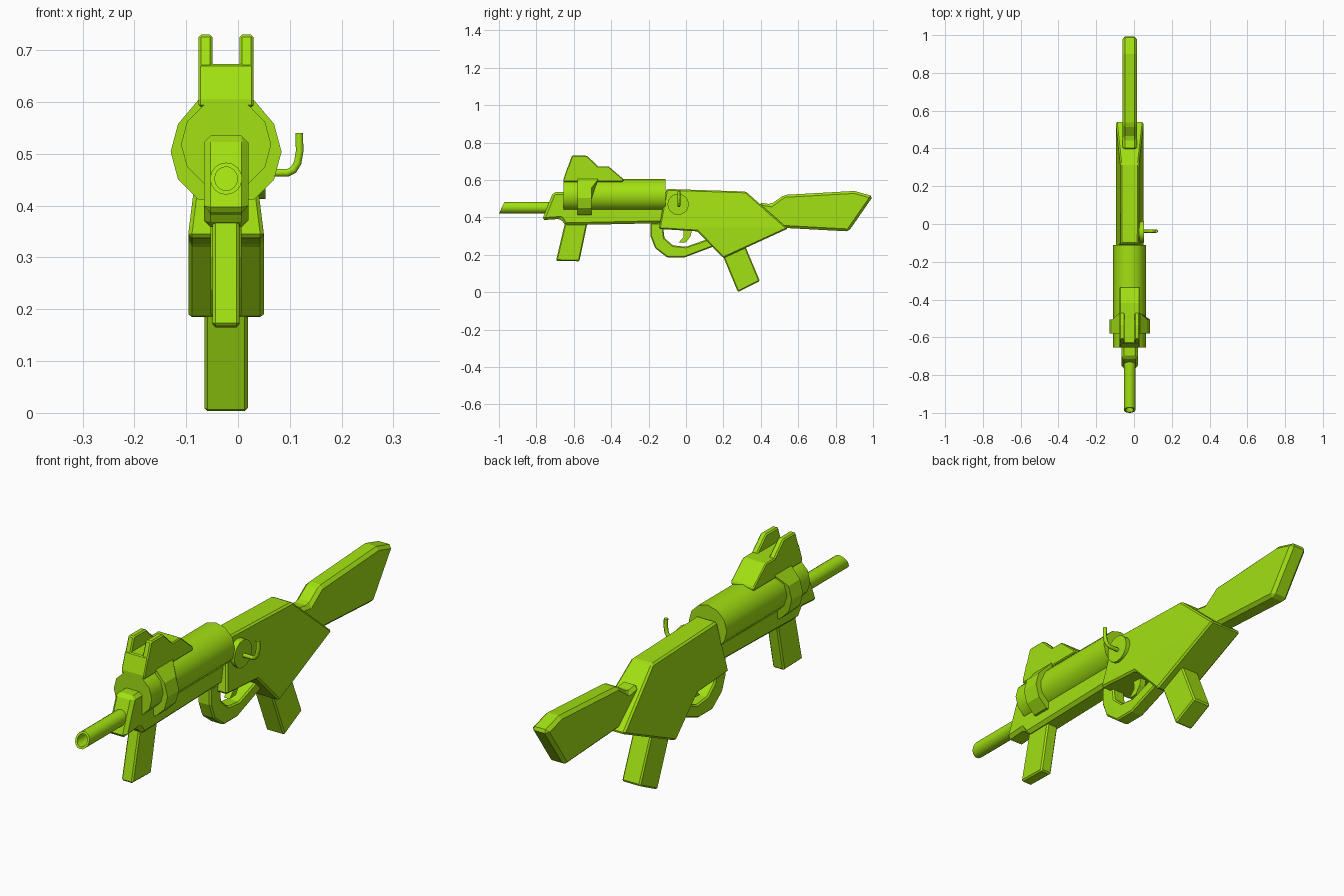
import bpy, bmesh, math

if "Cube" in bpy.data.objects:
    bpy.data.objects.remove(bpy.data.objects["Cube"])

CX = -0.023  # centre plane of the body
mat = bpy.data.materials.new("lime_green")
mat.diffuse_color = (0.36, 0.75, 0.006, 1)
mat.use_nodes = True
mat.node_tree.nodes["Principled BSDF"].inputs["Base Color"].default_value = mat.diffuse_color


def finish(bm, name, bevel=0, smooth=False):
    bmesh.ops.recalc_face_normals(bm, faces=bm.faces)
    me = bpy.data.meshes.new(name)
    bm.to_mesh(me)
    bm.free()
    ob = bpy.data.objects.new(name, me)
    bpy.context.collection.objects.link(ob)
    me.materials.append(mat)
    if bevel:
        m = ob.modifiers.new("chamfer", 'BEVEL')
        m.width, m.segments, m.limit_method = bevel, 1, 'ANGLE'
    if smooth:
        bpy.ops.object.select_all(action='DESELECT')
        ob.select_set(True)
        bpy.context.view_layer.objects.active = ob
        bpy.ops.object.shade_smooth_by_angle(angle=math.radians(40))
    return ob


def prism(pts, a, b, axis='x'):
    """Extrude a (y,z) profile along x, or an (x,z) profile along y."""
    bm = bmesh.new()
    place = (lambda p, t: (t, p[0], p[1])) if axis == 'x' else (lambda p, t: (p[0], t, p[1]))
    lo = [bm.verts.new(place(p, a)) for p in pts]
    hi = [bm.verts.new(place(p, b)) for p in pts]
    bm.faces.new(lo)
    bm.faces.new(hi[::-1])
    n = len(pts)
    for i in range(n):
        j = (i + 1) % n
        bm.faces.new((lo[i], hi[i], hi[j], lo[j]))
    return bm


def slab(name, pts, half, bevel=0.0, cx=CX):
    return finish(prism(pts, cx - half, cx + half), name, bevel)


def ring(cx, cz, r, n):
    return [(cx + r * math.cos(2 * math.pi * i / n), cz + r * math.sin(2 * math.pi * i / n))
            for i in range(n)]


# Receiver: wide at the bottom, narrowing toward the top
bm = prism([(-0.105, 0.552), (0.32, 0.538), (0.545, 0.34), (0.20, 0.182),
            (0.06, 0.325), (-0.145, 0.338)], -1, 1)
bmesh.ops.bisect_plane(bm, geom=bm.verts[:] + bm.edges[:] + bm.faces[:],
                       plane_co=(0, 0, 0.345), plane_no=(0, 0, 1))
for v in bm.verts:
    t = max(0, (v.co.z - 0.345) / 0.2)
    v.co.x = CX + v.co.x * (0.073 - 0.025 * t)
finish(bm, "receiver", 0.016)

# Flat-sided parts
slab("fore_end", [(-0.77, 0.385), (-0.71, 0.535), (-0.64, 0.535), (-0.60, 0.48), (-0.08, 0.48),
                  (-0.08, 0.37), (-0.645, 0.358), (-0.67, 0.392)], 0.043, 0.013)
slab("front_grip", [(-0.645, 0.38), (-0.525, 0.38), (-0.57, 0.165), (-0.695, 0.168)], 0.026, 0.006)
slab("rear_grip", [(0.17, 0.26), (0.277, 0.001), (0.395, 0.06), (0.29, 0.31)], 0.042, 0.006)
slab("stock", [(0.39, 0.48), (0.455, 0.47), (0.525, 0.52), (0.90, 0.541), (1.0, 0.513),
               (0.87, 0.325), (0.50, 0.345), (0.40, 0.42)], 0.038, 0.013)
slab("trigger_guard", [(-0.19, 0.37), (-0.19, 0.30), (-0.165, 0.235), (-0.10, 0.185), (-0.01, 0.185),
                       (0.15, 0.245), (0.12, 0.285), (0.0, 0.243), (-0.07, 0.25), (-0.115, 0.29),
                       (-0.125, 0.37)], 0.03, 0.006)
slab("trigger", [(-0.015, 0.35), (0.035, 0.35), (0.025, 0.30), (0.0, 0.267), (-0.04, 0.265),
                 (-0.012, 0.295)], 0.013)

# Sight: solid base with two prongs
slab("sight_base", [(-0.655, 0.59), (-0.655, 0.605), (-0.632, 0.673), (-0.415, 0.673),
                    (-0.335, 0.605), (-0.335, 0.59)], 0.053, 0.004)
for side, label in ((-1, "left"), (1, "right")):
    slab("sight_prong_" + label, [(-0.645, 0.63), (-0.61, 0.73), (-0.53, 0.73),
                                  (-0.47, 0.673), (-0.47, 0.63)], 0.0135, 0.005, CX + side * 0.0395)

# Upper tube
finish(prism(ring(CX, 0.518, 0.087, 12), -0.655, -0.11, 'y'), "upper_tube", smooth=True)

# Clamp band, flat at top and bottom, hooked back at its upper edge
pts = [p for i, p in enumerate(ring(CX, 0.504, 0.107, 12)) if i not in (3, 9)]
bm = prism(pts, -0.58, -0.505, 'y')
for v in bm.verts:
    if v.co.y > -0.52 and v.co.z > 0.58:
        v.co.y = -0.47
    if v.co.z > 0.58:
        v.co.z = 0.604
finish(bm, "clamp_band")

# Hollow barrel with a slanted muzzle
bm = prism(ring(CX, 0.452, 0.031, 16), -0.985, -0.70, 'y')
muzzle = min(bm.faces, key=lambda f: f.calc_center_median().y)
for v in muzzle.verts:
    v.co.y += (v.co.z - 0.452) * 0.48
bmesh.ops.recalc_face_normals(bm, faces=bm.faces)
bmesh.ops.inset_region(bm, faces=[muzzle], thickness=0.009)
bore = bmesh.ops.extrude_face_region(bm, geom=[muzzle])
bmesh.ops.delete(bm, geom=[muzzle], context='FACES_ONLY') if muzzle.is_valid else None
for g in bore["geom"]:
    if isinstance(g, bmesh.types.BMVert):
        g.co.y += 0.08
finish(bm, "barrel", smooth=True)

# Side dial with bent lever
finish(prism(ring(-0.042, 0.47, 0.057, 16), 0.0, 0.053), "dial", smooth=True)
cu = bpy.data.curves.new("lever", 'CURVE')
cu.dimensions = '3D'
cu.bevel_depth, cu.bevel_resolution, cu.use_fill_caps = 0.0085, 1, True
path = [(0.04, 0.463), (0.095, 0.463), (0.107, 0.469), (0.115, 0.482), (0.119, 0.505), (0.118, 0.54)]
sp = cu.splines.new('POLY')
sp.points.add(len(path) - 1)
for p, (x, z) in zip(sp.points, path):
    p.co = (x, -0.038, z, 1)
cu.materials.append(mat)
bpy.context.collection.objects.link(bpy.data.objects.new("lever", cu))
